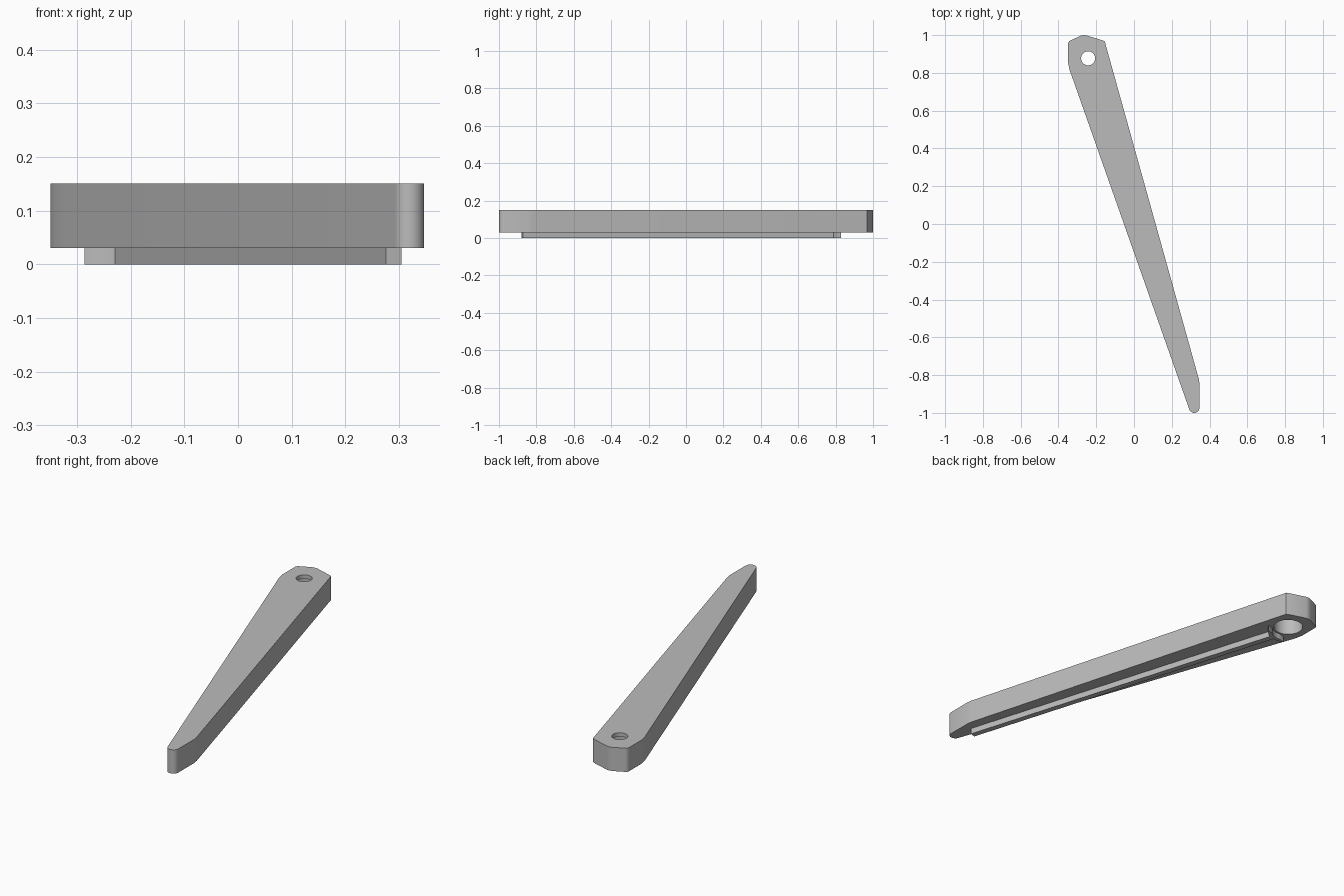
import bpy
from math import acos, atan2, cos, sin, pi, radians
from mathutils import Vector

cube = bpy.data.objects.get("Cube")
if cube:
    bpy.data.objects.remove(cube)

grey = bpy.data.materials.new("plain grey")
grey.use_nodes = True
COLOUR = (0.5, 0.5, 0.5, 1)
grey.diffuse_color = COLOUR
grey.node_tree.nodes["Principled BSDF"].inputs["Base Color"].default_value = COLOUR

UNDERSIDE, TOP = 0.03, 0.15
PIVOT = Vector((-0.243, 0.877))
RIB_END = Vector((0.29, -0.876))
AXIS = (RIB_END - PIVOT).normalized()
SIDE = Vector((-AXIS.y, AXIS.x))


def prism(name, outline, z0, z1):
    """Extrude a counter-clockwise outline from z0 to z1."""
    n = len(outline)
    verts = [(x, y, z) for z in (z0, z1) for x, y in outline]
    faces = [list(range(n))[::-1], list(range(n, 2 * n))]
    faces += [(i, (i + 1) % n, n + (i + 1) % n, n + i) for i in range(n)]
    mesh = bpy.data.meshes.new(name)
    mesh.from_pydata(verts, [], faces)
    mesh.materials.append(grey)
    obj = bpy.data.objects.new(name, mesh)
    bpy.context.collection.objects.link(obj)
    return obj


def arc(centre, radius, start, end, steps):
    return [(centre[0] + radius * cos(start + (end - start) * i / steps),
             centre[1] + radius * sin(start + (end - start) * i / steps))
            for i in range(steps + 1)]


def select(obj):
    bpy.ops.object.select_all(action='DESELECT')
    obj.select_set(True)
    bpy.context.view_layer.objects.active = obj


def drill(obj, radius, z0, z1):
    """Cut a round hole at the pivot."""
    cutter = prism("hole_cutter", arc(PIVOT, radius, 0, 2 * pi, 48)[:-1], z0, z1)
    cutter.hide_render = True
    mod = obj.modifiers.new("hole", 'BOOLEAN')
    mod.object = cutter
    mod.solver = 'EXACT'
    select(obj)
    bpy.ops.object.modifier_apply(modifier=mod.name)
    bpy.data.objects.remove(cutter)


# Tapered arm with a faceted head and a rounded tip
outline = [(-0.155, 0.967), (-0.172, 0.974), (-0.255, 0.999), (-0.27, 1.0),
           (-0.285, 0.996), (-0.343, 0.968), (-0.349, 0.958),
           (-0.349, 0.855), (-0.341, 0.815), (-0.323, 0.765)]
outline += arc((0.319, -0.972), 0.028, radians(200), radians(360), 12)
outline += [(0.347, -0.845), (0.343, -0.82)]
arm = prism("arm", outline, UNDERSIDE, TOP)

# Wide bore from below, narrower through the top
drill(arm, 0.07, -0.1, 0.13)
drill(arm, 0.037, -0.1, 0.3)

# Straight rib under the arm
start = PIVOT + AXIS * 0.09
half = SIDE * 0.015
rib = prism("underside_rib", [start - half, RIB_END - half,
                              RIB_END + half, start + half], 0, UNDERSIDE)

# Curved stop at the head of the rib, its ends cut square to the arm
heading = atan2(AXIS.y, AXIS.x)
INNER, OUTER, CUT = 0.078, 0.097, 0.071
wide, narrow = acos(CUT / OUTER), acos(CUT / INNER)
stop = prism("curved_stop",
             arc(PIVOT, OUTER, heading - wide, heading + wide, 16)
             + arc(PIVOT, INNER, heading + narrow, heading - narrow, 12),
             0, UNDERSIDE)

for part in (arm, rib, stop):
    select(part)
    bpy.ops.object.shade_smooth_by_angle(angle=radians(30))
